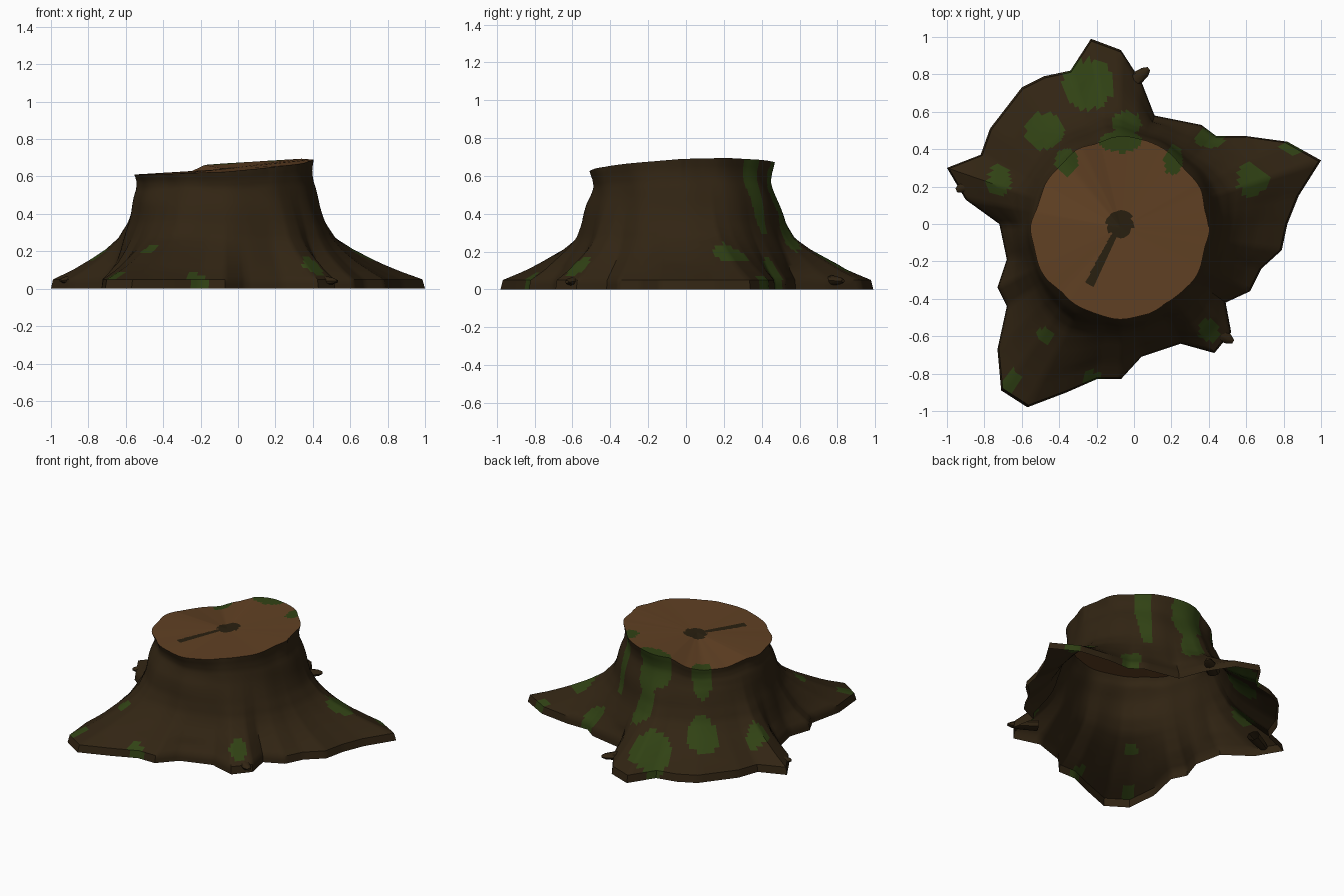
import bpy, bmesh, math, random
from mathutils import Vector

if "Cube" in bpy.data.objects:
    bpy.data.objects.remove(bpy.data.objects["Cube"])

random.seed(4)
CX, CY = -0.07, -0.02          # trunk axis


def material(name, rgb):
    m = bpy.data.materials.new(name)
    m.diffuse_color = (*rgb, 1)
    m.use_nodes = True
    m.node_tree.nodes["Principled BSDF"].inputs["Base Color"].default_value = m.diffuse_color
    return m


BARK = material("dark bark", (0.031, 0.018, 0.0065))
WOOD = material("cut wood", (0.118, 0.052, 0.017))
MOSS = material("moss green", (0.030, 0.054, 0.007))
CORE = material("dark heartwood", (0.022, 0.014, 0.005))

# ground outline of the spreading roots, counter-clockwise
OUT = [(1.0, .34), (.82, .44), (.6, .47), (.44, .47), (.36, .53), (.11, .58), (.04, .76),
       (-.07, .93), (-.23, .99), (-.34, .82), (-.48, .79), (-.6, .73), (-.77, .51),
       (-.82, .37), (-1.0, .3), (-.9, .13), (-.72, 0), (-.68, -.19), (-.73, -.34),
       (-.68, -.44), (-.73, -.67), (-.71, -.89), (-.57, -.98), (-.36, -.9), (-.2, -.83),
       (-.07, -.83), (.04, -.71), (.25, -.64), (.43, -.69), (.52, -.58), (.49, -.42),
       (.62, -.36), (.68, -.24), (.79, -.14), (.82, 0), (.88, .15)]
# rim height by angle in degrees
RIM = [(0, .69), (30, .695), (60, .685), (90, .67), (103, .662), (116, .615), (130, .585),
       (150, .59), (170, .61), (225, .612), (270, .625), (315, .66), (360, .69)]
# root flare by height, trunk radius by height
FLARE = [(0, 1), (.05, .98), (.1, .74), (.15, .55), (.21, .34), (.27, .18), (.35, .09),
         (.45, .04), (.6, 0), (1, 0)]
TRUNK = [(0, .53), (.27, .515), (.45, .49), (.58, .465), (.64, .465), (.7, .475)]
# moss patches: x, y, radius x, radius y
PATCHES = [(-.24, .75, .14, .14), (-.48, .5, .11, .1), (-.72, .23, .065, .085),
           (-.04, .54, .08, .06), (.4, .46, .08, .05), (.63, .24, .08, .09),
           (.89, .42, .09, .04), (.4, -.57, .06, .06), (-.48, -.6, .045, .04),
           (-.65, -.84, .045, .05), (-.22, -.82, .06, .03), (-.07, .44, .12, .055),
           (-.36, .33, .06, .07), (.21, .34, .05, .08)]


def lerp(table, x):
    for (a, va), (b, vb) in zip(table, table[1:]):
        if x <= b:
            return va + (vb - va) * (x - a) / (b - a)
    return table[-1][1]


def mossy(p):
    a = math.atan2(p.y, p.x)
    return any(((p.x - x) / rx) ** 2 + ((p.y - y) / ry) ** 2 < 1 + .1 * math.sin(9 * a + x * 20)
               for x, y, rx, ry in PATCHES)


def finish(bm, name, mats, rule):
    for f in bm.faces:
        f.material_index = rule(f.calc_center_median())
        f.smooth = True
    me = bpy.data.meshes.new(name)
    bm.to_mesh(me)
    bm.free()
    ob = bpy.data.objects.new(name, me)
    bpy.context.collection.objects.link(ob)
    for m in mats:
        me.materials.append(m)
    bpy.ops.object.select_all(action='DESELECT')
    ob.select_set(True)
    bpy.context.view_layer.objects.active = ob
    bpy.ops.object.shade_smooth_by_angle(angle=math.radians(40))
    return ob


def skin(bm, rings):
    for a, b in zip(rings, rings[1:]):
        n = len(a)
        for i in range(n):
            j = (i + 1) % n
            bm.faces.new((a[i], a[j], b[j], b[i]))


# directions and reach of the outline, every edge cut in six
SUB = 6
spokes = []
for (x0, y0), (x1, y1) in zip(OUT, OUT[1:] + OUT[:1]):
    for k in range(SUB):
        x, y = x0 + (x1 - x0) * k / SUB - CX, y0 + (y1 - y0) * k / SUB - CY
        spokes.append((math.atan2(y, x) % (2 * math.pi), math.hypot(x, y)))
chips = [(d * 12, random.uniform(-.012, .012)) for d in range(30)] + [(360, 0)]


def bark_point(ang, reach, h):
    deg = math.degrees(ang)
    top = lerp(RIM, deg)
    z = h if h < .45 else .45 + (h - .45) * (top - .45) / .25
    r0 = lerp(TRUNK, h)
    r = r0 + (reach - .53) * lerp(FLARE, h)
    if h > .12:                                   # knotty bark bumps
        r += .008 * math.sin(7 * ang + 14 * h) * math.sin(5 * ang - 9 * h)
    if h > .55:
        r += lerp(chips, deg) * (h - .55) / .15
    return Vector((CX + r * math.cos(ang), CY + r * math.sin(ang), z))


# hollow bark shell with flared roots
bm = bmesh.new()
levels = [0, .025, .05] + [.05 + .65 * i / 32 for i in range(1, 33)]
rings = [[bm.verts.new(bark_point(a, r, h)) for a, r in spokes] for h in levels]
skin(bm, rings)
finish(bm, "bark_and_roots", [BARK, MOSS], lambda p: int(mossy(p)))

# cut top with dark heart, crack and mossy rim
C0, C1 = Vector((-.075, 0)), Vector((-.23, -.31))


def cap_rule(p):
    q = Vector((p.x, p.y))
    d = C1 - C0
    t = max(0, min(1, (q - C0).dot(d) / d.dot(d)))
    if (q - C0).length < .072 or (q - C0 - d * t).length < .013 + .014 * t:
        return 1
    return 2 if mossy(p) else 0


bm = bmesh.new()
mid = Vector((CX, CY, .64))
N = 26
rings = [[bm.verts.new(mid.lerp(bark_point(a, r, .7), 1 - k / N)) for a, r in spokes]
         for k in range(N)]
skin(bm, rings)
hub = bm.verts.new(mid)
last = rings[-1]
for i in range(len(last)):
    bm.faces.new((last[i], last[(i + 1) % len(last)], hub))
finish(bm, "cut_top", [WOOD, CORE, MOSS], cap_rule)


# small root spurs poking out near the ground
def spur(name, base, tip, rad):
    a, b = Vector(base), Vector(tip)
    d = (b - a).normalized()
    side = Vector((-d.y, d.x, 0))
    bm = bmesh.new()
    rings = []
    for t, s in ((0, 1), (.5, .85), (.85, .6), (1, .25)):
        c = a.lerp(b, t)
        rings.append([bm.verts.new(c + rad * s * (side * math.cos(u) + Vector((0, 0, .7 * math.sin(u)))))
                      for u in (i * math.pi / 4 for i in range(8))])
    skin(bm, rings)
    bm.faces.new(rings[-1])
    finish(bm, name, [BARK], lambda p: 0)


spur("back_spur", (-.06, .72, .05), (.08, .83, .045), .045)
spur("right_spur", (.36, -.53, .05), (.53, -.63, .04), .045)
spur("left_spur", (-.78, .26, .05), (-.95, .18, .045), .045)
